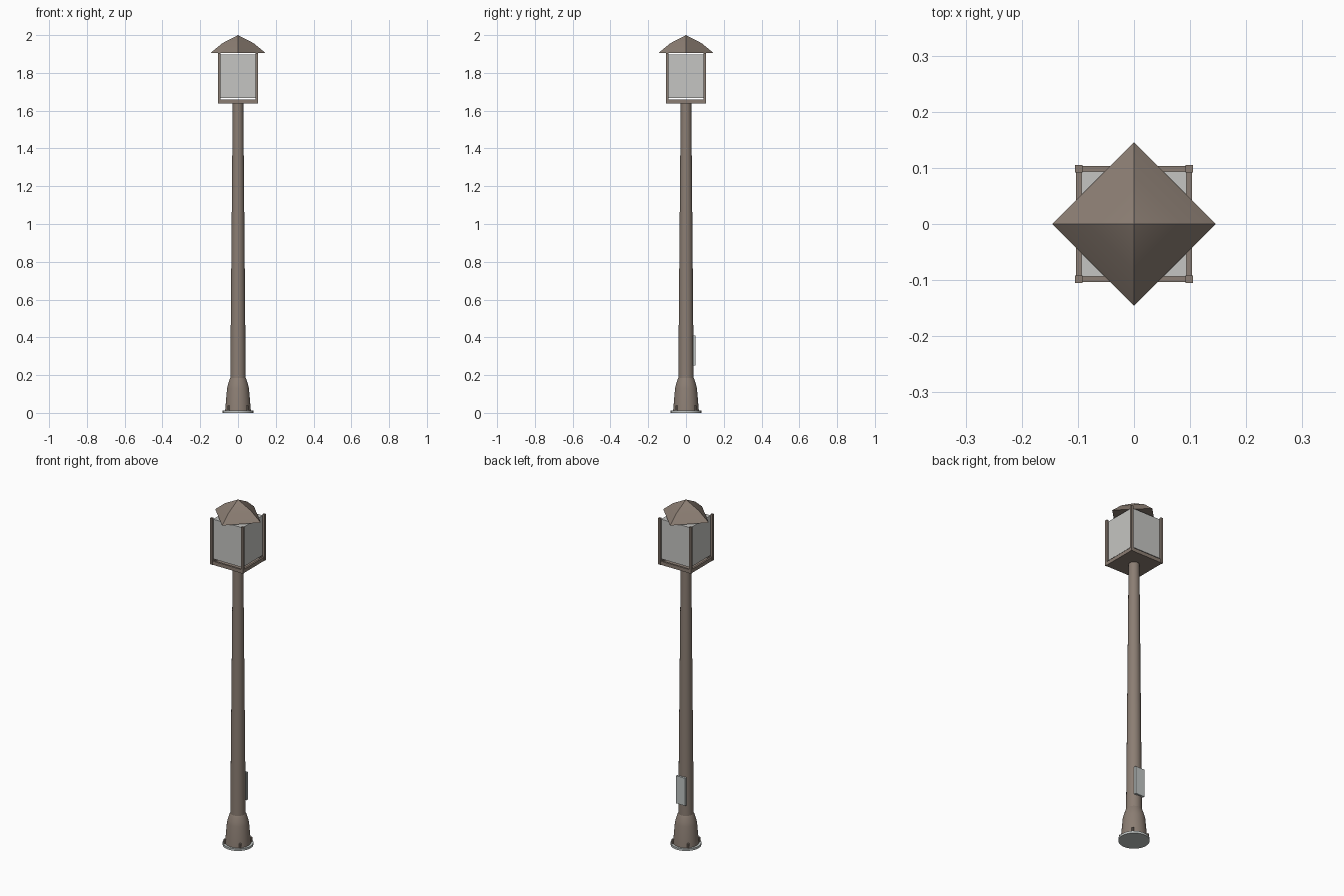
import bpy, bmesh, math
from mathutils import Matrix

cube = bpy.data.objects.get("Cube")
if cube:
    bpy.data.objects.remove(cube, do_unlink=True)


def material(name, rgb):
    m = bpy.data.materials.new(name)
    m.diffuse_color = (*rgb, 1)
    m.use_nodes = True
    m.node_tree.nodes["Principled BSDF"].inputs["Base Color"].default_value = (*rgb, 1)
    return m


BROWN = material("warm brown metal", (0.26, 0.208, 0.172))
GLASS = material("frosted glass", (0.56, 0.56, 0.54))
STEEL = material("pale steel", (0.53, 0.56, 0.55))


def finish(name, bm, mat):
    bmesh.ops.recalc_face_normals(bm, faces=bm.faces)
    me = bpy.data.meshes.new(name)
    bm.to_mesh(me)
    bm.free()
    me.materials.append(mat)
    ob = bpy.data.objects.new(name, me)
    bpy.context.collection.objects.link(ob)
    bpy.ops.object.select_all(action='DESELECT')
    ob.select_set(True)
    bpy.context.view_layer.objects.active = ob
    bpy.ops.object.shade_smooth_by_angle(angle=math.radians(30))
    return ob


def box(name, x, y, z, mat):
    """Box from (min, max) pairs on each axis."""
    bm = bmesh.new()
    size = [b - a for a, b in (x, y, z)]
    mid = [(a + b) / 2 for a, b in (x, y, z)]
    bmesh.ops.create_cube(bm, size=1, matrix=Matrix.Translation(mid) @ Matrix.Diagonal((*size, 1)))
    return finish(name, bm, mat)


def lathe(name, profile, sides, mat, at=(0, 0)):
    """Closed solid of revolution from (radius, z) points; radius 0 makes a tip."""
    bm = bmesh.new()
    rings = []
    for r, z in profile:
        n = sides if r else 1
        rings.append([bm.verts.new((at[0] + r * math.cos(math.tau * i / sides),
                                    at[1] + r * math.sin(math.tau * i / sides), z))
                      for i in range(n)])
    for a, b in zip(rings, rings[1:]):
        for i in range(sides):
            j = (i + 1) % sides
            bm.faces.new([a[i], a[j], b[0]] if len(b) == 1 else [a[i], a[j], b[j], b[i]])
    for ring in (rings[0], rings[-1]):
        if len(ring) > 1:
            bm.faces.new(ring)
    return finish(name, bm, mat)


# Foot: steel flange, flared shoe and four anchor bolts
lathe("base_flange", [(0.081, 0), (0.081, 0.012)], 32, STEEL)
lathe("base_shoe", [(0.068, 0.012), (0.058, 0.13), (0.053, 0.15), (0.044, 0.178), (0.041, 0.184)], 32, BROWN)
for sx in (-1, 1):
    for sy in (-1, 1):
        lathe("anchor_bolt", [(0.006, 0.01), (0.006, 0.038)], 8, BROWN, (sx * 0.05, sy * 0.05))

# Tapered pole and its rear access plate
lathe("pole", [(0.041, 0.17), (0.028, 1.64)], 24, BROWN)
box("access_plate", (-0.029, 0.029), (0.036, 0.049), (0.25, 0.41), STEEL)

# Lantern tray: floor and four low rails
OUT, IN, LOW, TOP = 0.103, 0.092, 1.637, 1.905
box("lantern_floor", (-IN, IN), (-IN, IN), (LOW, LOW + 0.008), BROWN)
for s in (-1, 1):
    span = tuple(sorted((s * IN, s * OUT)))
    box("lantern_rail_side", span, (-OUT, OUT), (LOW, 1.658), BROWN)
    box("lantern_rail_cross", (-IN, IN), span, (LOW, 1.658), BROWN)

# Corner posts
for sx in (-1, 1):
    for sy in (-1, 1):
        box("corner_post", tuple(sorted((sx * IN, sx * 0.105))),
            tuple(sorted((sy * IN, sy * 0.105))), (LOW, TOP), BROWN)

# Glass block floating inside the frame
box("lantern_glass", (-0.094, 0.094), (-0.094, 0.094), (1.667, 1.897), GLASS)

# Four-sided roof, turned so its corners point along the axes
lathe("roof", [(0.146, TOP), (0.083, 1.957), (0, 2.0)], 4, BROWN)
